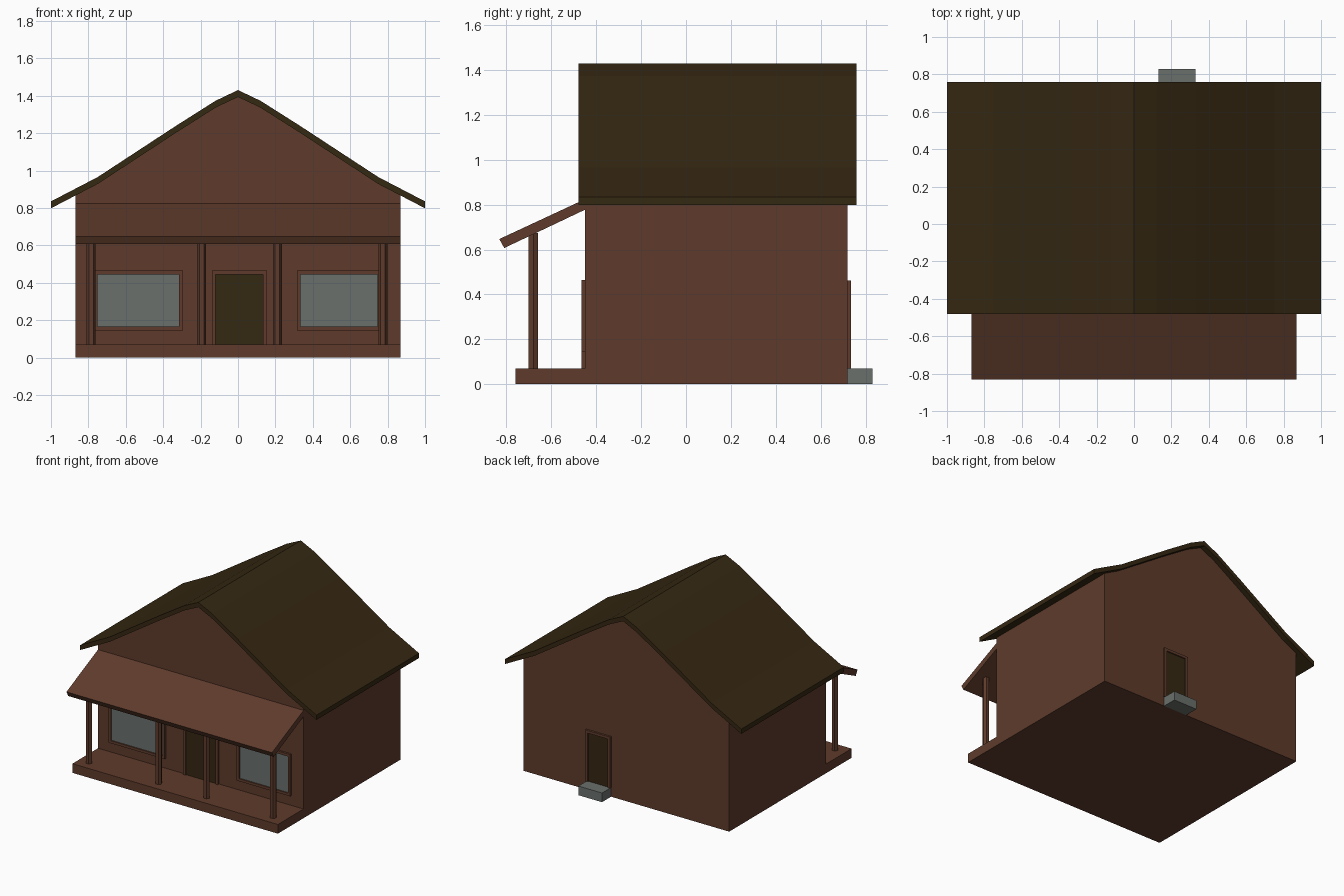
import bpy, bmesh, math

if "Cube" in bpy.data.objects:
    bpy.data.objects.remove(bpy.data.objects["Cube"])


def material(name, rgb):
    m = bpy.data.materials.new(name)
    m.diffuse_color = (*rgb, 1)
    m.use_nodes = True
    m.node_tree.nodes["Principled BSDF"].inputs["Base Color"].default_value = m.diffuse_color
    return m


BROWN = material("brown timber", (0.114, 0.044, 0.024))
DARK = material("dark olive brown", (0.036, 0.021, 0.006))
GREY = material("grey", (0.144, 0.160, 0.150))


def finish(name, bm, mat):
    bmesh.ops.recalc_face_normals(bm, faces=bm.faces)
    me = bpy.data.meshes.new(name)
    bm.to_mesh(me)
    bm.free()
    me.materials.append(mat)
    ob = bpy.data.objects.new(name, me)
    bpy.context.collection.objects.link(ob)
    return ob


def add_box(bm, x, y, z):
    r = bmesh.ops.create_cube(bm, size=1)
    for v in r["verts"]:
        v.co = [(a + b) / 2 + c * (b - a) for (a, b), c in zip((x, y, z), v.co)]


def box(name, x, y, z, mat):
    bm = bmesh.new()
    add_box(bm, x, y, z)
    return finish(name, bm, mat)


def extrude(name, profile, axis, a, b, mat):
    """Extrude a closed (u, z) profile from a to b along axis 'x' or 'y'."""
    bm = bmesh.new()
    place = (lambda u, z: (a, u, z)) if axis == "x" else (lambda u, z: (u, a, z))
    face = bm.faces.new([bm.verts.new(place(*p)) for p in profile])
    r = bmesh.ops.extrude_face_region(bm, geom=[face])
    for v in r["geom"]:
        if isinstance(v, bmesh.types.BMVert):
            setattr(v.co, axis, b)
    return finish(name, bm, mat)


def frame(name, x, y, z, w, sill):
    """Rectangular trim of width w around the opening x, z."""
    bm = bmesh.new()
    base = z[0] - w if sill else z[0]
    add_box(bm, (x[0] - w, x[0]), y, (base, z[1]))
    add_box(bm, (x[1], x[1] + w), y, (base, z[1]))
    add_box(bm, (x[0] - w, x[1] + w), y, (z[1], z[1] + w))
    if sill:
        add_box(bm, x, y, (base, z[0]))
    return finish(name, bm, BROWN)


# gently flared roof: half profile from ridge to eave, mirrored
half = [(0, 1.43), (0.12, 1.373), (0.33, 1.24), (0.75, 0.965), (1, 0.835)]
top = [(-x, z) for x, z in half[:0:-1]] + half
under = [(x, z - 0.037) for x, z in reversed(top)]
extrude("roof", top + under, "y", -0.48, 0.76, DARK)

# house body with gables following the roof
gable = [(x, z - 0.025) for x, z in top if abs(x) < 0.8]
extrude("house_body", [(-0.87, 0), (-0.87, 0.875)] + gable
        + [(0.87, 0.875), (0.87, 0)], "y", -0.45, 0.72, BROWN)

# porch
box("porch_deck", (-0.87, 0.87), (-0.76, -0.45), (0, 0.07), BROWN)
extrude("porch_roof", [(-0.832, 0.647), (-0.445, 0.827), (-0.445, 0.78),
                       (-0.81, 0.607)], "x", -0.87, 0.87, BROWN)
for i, x in enumerate((-0.785, -0.195, 0.21, 0.775)):
    hexagon = bmesh.new()
    bmesh.ops.create_cone(hexagon, cap_ends=True, segments=6, radius1=0.024,
                          radius2=0.024, depth=0.605)
    # vertices point along x
    ang = math.atan2(*[list(hexagon.verts)[0].co[k] for k in (1, 0)])
    for v in hexagon.verts:
        t = math.atan2(v.co.y, v.co.x) - ang
        v.co = (x + 0.024 * math.cos(t), -0.68 + 0.024 * math.sin(t),
                v.co.z + 0.3725)
    finish(f"porch_post_{i + 1}", hexagon, BROWN)

# front windows
for side, x in (("left", (-0.75, -0.315)), ("right", (0.335, 0.747))):
    z = (0.165, 0.445)
    frame(f"{side}_window_frame", x, (-0.465, -0.445), z, 0.02, True)
    box(f"{side}_window_glass", x, (-0.456, -0.448), z, GREY)

# front and back doors
frame("front_door_frame", (-0.12, 0.135), (-0.465, -0.445), (0.07, 0.445), 0.02, False)
box("front_door", (-0.12, 0.135), (-0.456, -0.448), (0.07, 0.445), DARK)
frame("back_door_frame", (0.148, 0.318), (0.715, 0.735), (0.07, 0.442), 0.02, False)
box("back_door", (0.148, 0.318), (0.718, 0.726), (0.07, 0.442), DARK)

# back step
box("back_step", (0.13, 0.33), (0.72, 0.83), (0, 0.07), GREY)
